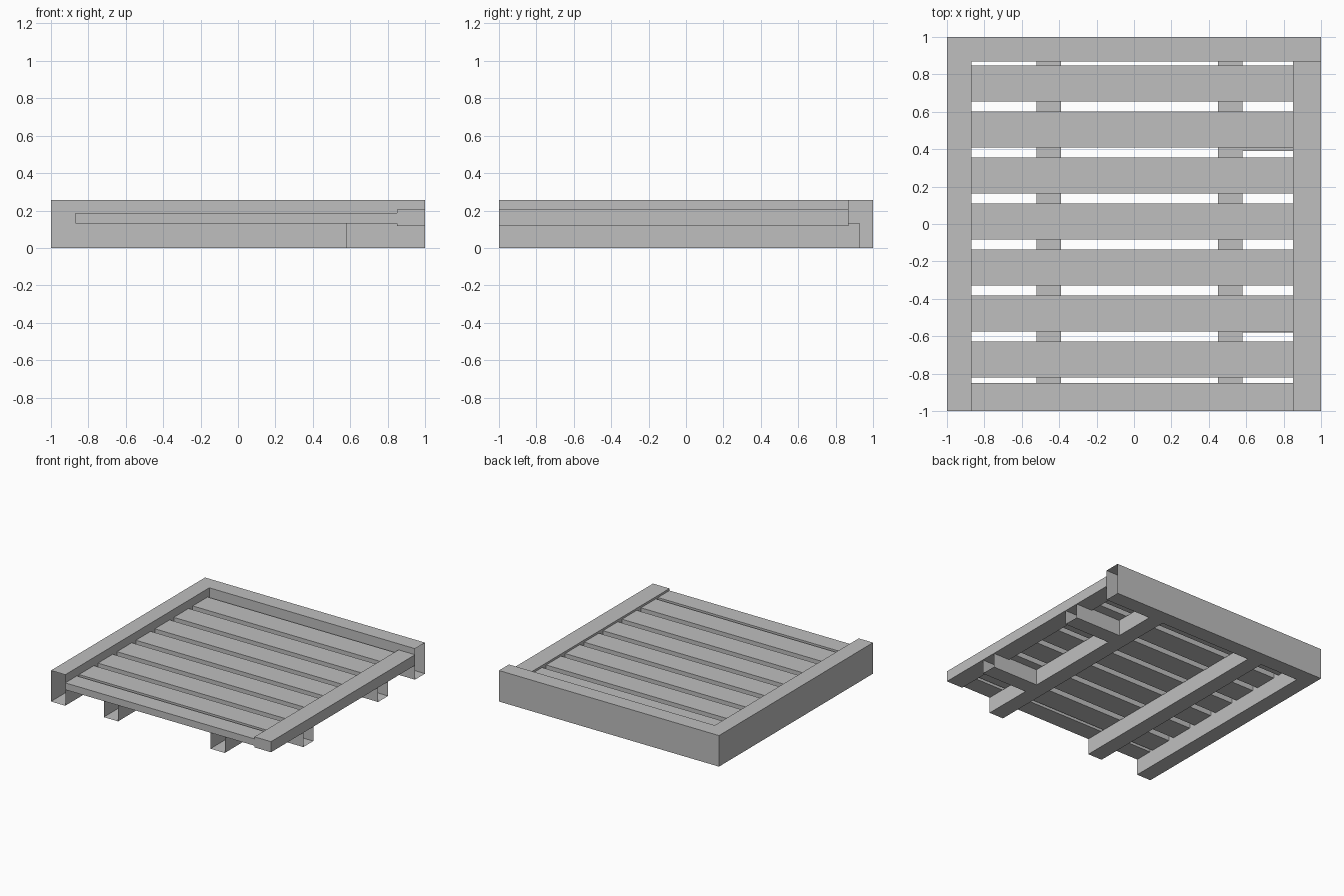
import bpy
import bmesh
from mathutils import Vector

cube = bpy.data.objects.get("Cube")
if cube:
    bpy.data.objects.remove(cube, do_unlink=True)

# Single painted grey
grey = bpy.data.materials.new("plain grey")
grey.use_nodes = True
colour = (0.52, 0.52, 0.52, 1)
grey.diffuse_color = colour
grey.node_tree.nodes["Principled BSDF"].inputs["Base Color"].default_value = colour


def beam(name, x, y, z, open_ends=()):
    """Box from (min, max) ranges; the faces pointing along open_ends are removed."""
    bm = bmesh.new()
    bmesh.ops.create_cube(bm, size=1)
    bm.normal_update()
    ends = [f for f in bm.faces
            if any(f.normal.dot(Vector(d)) > 0.9 for d in open_ends)]
    bmesh.ops.delete(bm, geom=ends, context='FACES')
    for v in bm.verts:
        v.co = [r[0] if c < 0 else r[1] for r, c in zip((x, y, z), v.co)]
    mesh = bpy.data.meshes.new(name)
    bm.to_mesh(mesh)
    bm.free()
    mesh.materials.append(grey)
    obj = bpy.data.objects.new(name, mesh)
    bpy.context.collection.objects.link(obj)
    return obj


RIGHT, LEFT, FRONT, BACK = (1, 0, 0), (-1, 0, 0), (0, -1, 0), (0, 1, 0)
HEIGHT = 0.255
JOIST_TOP = 0.132
SLAT_Z = (JOIST_TOP, 0.188)

# Deep hollow rails along the back and one side, and the shallow solid rail
beam("back_rail", (-1, 1), (0.87, 1), (0, HEIGHT), [RIGHT])
beam("deep_side_rail", (-1, -0.87), (-1, 0.87), (0, HEIGHT), [FRONT, BACK])
beam("shallow_side_rail", (0.85, 1), (-1, 0.87), (0.118, 0.205))

# Hollow joists running front to back under the slats
for i, x in enumerate((-0.52, 0.45)):
    beam(f"joist_{i + 1}", (x, x + 0.13), (-1, 0.93), (0, JOIST_TOP), [FRONT, BACK])

# Short hollow supports between the outer joist and the shallow rail
for i, y in enumerate((-0.58, 0.39)):
    beam(f"side_support_{i + 1}", (0.58, 1), (y, y + 0.13), (0, 0.13), [RIGHT, LEFT])

# Evenly spaced slats, then the narrower front one
for i in range(7):
    top = 0.847 - 0.246 * i
    beam(f"slat_{i + 1}", (-0.87, 0.9), (top - 0.192, top), SLAT_Z)
beam("front_slat", (-0.87, 0.9), (-1, -0.85), SLAT_Z)
